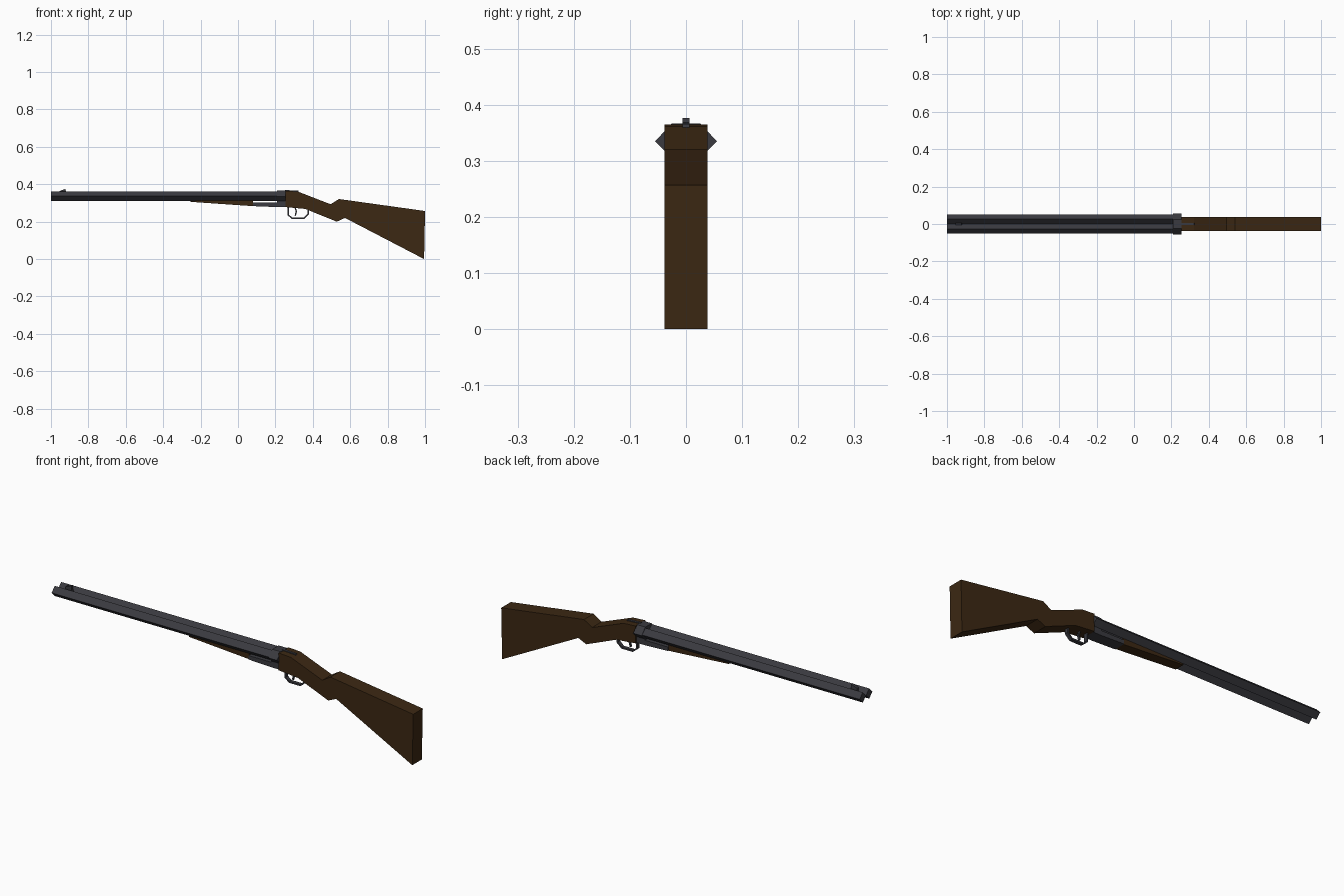
import bpy, bmesh
from mathutils import Vector

if "Cube" in bpy.data.objects:
    bpy.data.objects.remove(bpy.data.objects["Cube"])


def material(name, rgb):
    m = bpy.data.materials.new(name)
    m.diffuse_color = (*rgb, 1)
    m.use_nodes = True
    m.node_tree.nodes["Principled BSDF"].inputs["Base Color"].default_value = m.diffuse_color
    return m


WOOD = material("dark_walnut", (0.045, 0.021, 0.0065))
STEEL = material("blued_steel", (0.042, 0.042, 0.050))


def prism(name, profile, axis, lo, hi, mat):
    """Extrude a 2D outline: axis 'x' takes (y, z) points, axis 'y' takes (x, z)."""
    bm = bmesh.new()

    def place(p, t):
        return bm.verts.new((t, p[0], p[1]) if axis == "x" else (p[0], t, p[1]))

    a = [place(p, lo) for p in profile]
    b = [place(p, hi) for p in profile]
    n = len(profile)
    bm.faces.new(a)
    bm.faces.new(b[::-1])
    for i in range(n):
        j = (i + 1) % n
        bm.faces.new((a[j], a[i], b[i], b[j]))
    bmesh.ops.recalc_face_normals(bm, faces=bm.faces)
    me = bpy.data.meshes.new(name)
    bm.to_mesh(me)
    bm.free()
    me.materials.append(mat)
    ob = bpy.data.objects.new(name, me)
    bpy.context.collection.objects.link(ob)
    return ob


def strap(name, path, thick, half_width, mat):
    """Bent flat bar following an open (x, z) path."""
    pts = [Vector(p) for p in path]
    left, right = [], []
    for i, p in enumerate(pts):
        d = (pts[min(i + 1, len(pts) - 1)] - pts[max(i - 1, 0)]).normalized()
        side = Vector((-d.y, d.x)) * thick / 2
        left.append(p + side)
        right.append(p - side)
    return prism(name, left + right[::-1], "y", -half_width, half_width, mat)


# Side-by-side four-sided barrels
R, CZ = 0.0255, 0.337
for label, cy in (("left", 0.0255), ("right", -0.0255)):
    prism(label + "_barrel",
          [(cy + R, CZ), (cy, CZ + R), (cy - R, CZ), (cy, CZ - R)],
          "x", -1.0, 0.25, STEEL)

# Breech collar around both barrels
prism("breech_collar",
      [(0.055, 0.335), (0.025, 0.367), (-0.025, 0.367),
       (-0.055, 0.335), (-0.025, 0.304), (0.025, 0.304)],
      "x", 0.208, 0.255, STEEL)

# Action block and its rear connection
prism("action_block",
      [(0.08, 0.303), (0.208, 0.303), (0.208, 0.32), (0.26, 0.32),
       (0.26, 0.278), (0.208, 0.278), (0.08, 0.283)],
      "y", -0.03, 0.03, STEEL)

# Wooden fore-end wedge
prism("fore_end",
      [(-0.255, 0.311), (-0.10, 0.316), (0.08, 0.316), (0.08, 0.283), (-0.255, 0.306)],
      "y", -0.026, 0.026, WOOD)

# Grip and butt in one slab
prism("stock",
      [(0.253, 0.365), (0.32, 0.361), (0.495, 0.293), (0.54, 0.321), (1.0, 0.257),
       (0.995, 0.0), (0.572, 0.22), (0.528, 0.2), (0.36, 0.268), (0.253, 0.278)],
      "y", -0.038, 0.038, WOOD)

# Trigger guard and triggers
strap("trigger_guard",
      [(0.268, 0.285), (0.268, 0.236), (0.29, 0.218), (0.352, 0.218),
       (0.376, 0.240), (0.376, 0.270)], 0.008, 0.009, STEEL)
strap("trigger", [(0.302, 0.285), (0.312, 0.255), (0.306, 0.232)], 0.007, 0.005, STEEL)

# Opening lever on top of the grip
prism("top_lever",
      [(0.25, 0.369), (0.322, 0.366), (0.325, 0.354), (0.25, 0.354)],
      "y", -0.006, 0.006, STEEL)

# Front sight bead
prism("front_sight",
      [(-0.955, 0.338), (-0.955, 0.363), (-0.922, 0.376), (-0.918, 0.338)],
      "y", -0.006, 0.006, STEEL)
